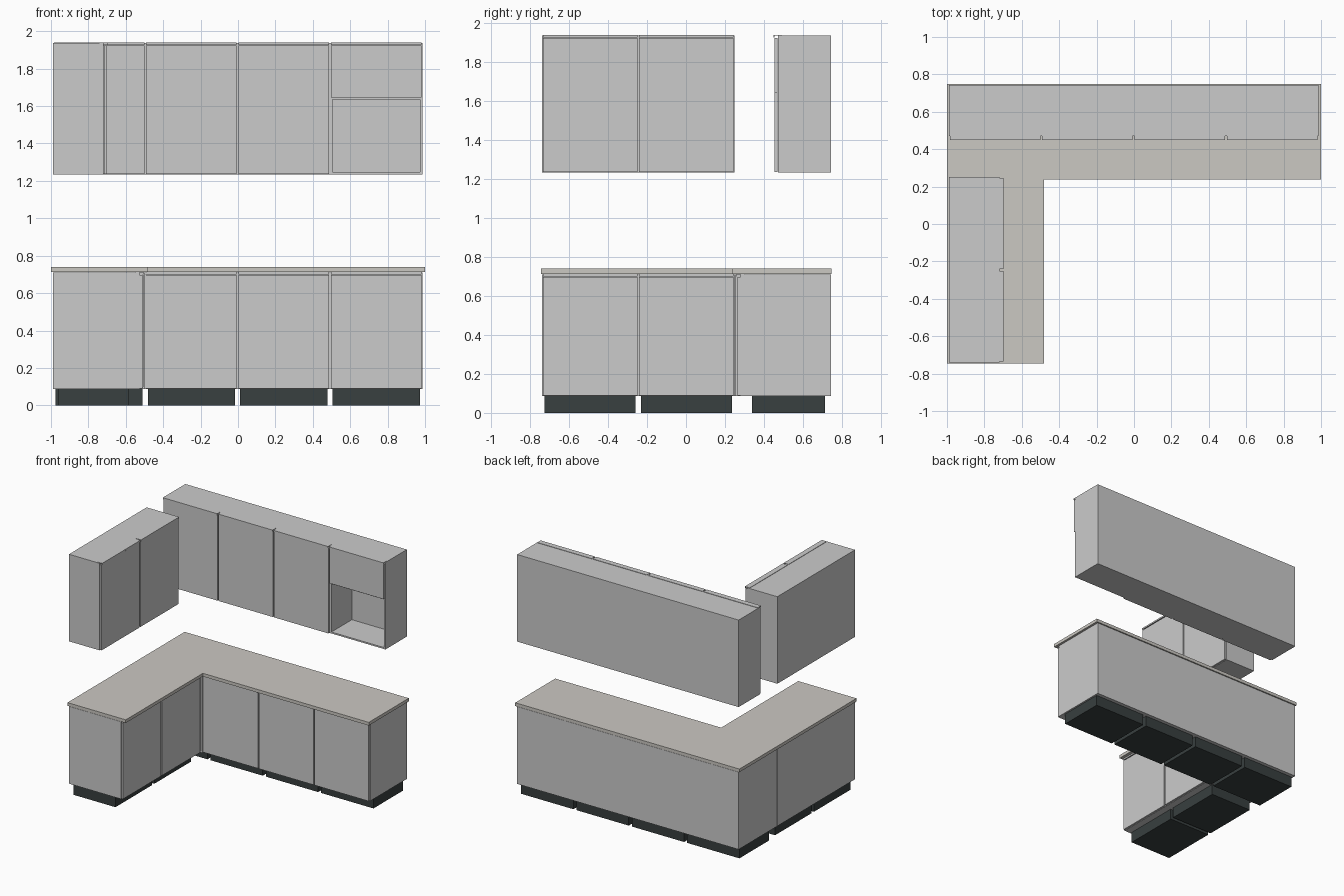
import bpy

if "Cube" in bpy.data.objects:
    bpy.data.objects.remove(bpy.data.objects["Cube"])

T = 0.012  # panel thickness


def material(name, rgb):
    m = bpy.data.materials.new(name)
    m.diffuse_color = (*rgb, 1)
    m.use_nodes = True
    m.node_tree.nodes["Principled BSDF"].inputs["Base Color"].default_value = m.diffuse_color
    return m


DARK = material("dark_plinth", (0.04, 0.05, 0.05))
STONE = material("worktop_stone", (0.60, 0.58, 0.54))


def prism(name, outline, z0, z1, mat=None):
    """Extrude a counter-clockwise xy outline between two heights."""
    n = len(outline)
    verts = [(x, y, z) for z in (z0, z1) for x, y in outline]
    faces = [list(range(n))[::-1], list(range(n, 2 * n))]
    faces += [[i, (i + 1) % n, (i + 1) % n + n, i + n] for i in range(n)]
    me = bpy.data.meshes.new(name)
    me.from_pydata(verts, [], faces)
    if mat:
        me.materials.append(mat)
    ob = bpy.data.objects.new(name, me)
    bpy.context.collection.objects.link(ob)
    return ob


def box(name, run, u, d, z, mat=None):
    """Box in run coordinates: u along the wall, d out from the wall."""
    if run == "back":
        x, y = u, (0.743 - d[1], 0.743 - d[0])
    else:
        x, y = (-0.99 + d[0], -0.99 + d[1]), u
    return prism(name, [(x[0], y[0]), (x[1], y[0]), (x[1], y[1]), (x[0], y[1])], z[0], z[1], mat)


def carcass(name, run, u, depth, z):
    """Hollow cabinet body, open at the front."""
    inner = (u[0] + T, u[1] - T)
    box(name + "_side_a", run, (u[0], u[0] + T), (0, depth), z)
    box(name + "_side_b", run, (u[1] - T, u[1]), (0, depth), z)
    box(name + "_bottom", run, inner, (0, depth), (z[0], z[0] + T))
    box(name + "_top", run, inner, (0, depth), (z[1] - T, z[1]))
    box(name + "_back", run, inner, (0, T), (z[0] + T, z[1] - T))


def door(name, run, u, depth, z):
    """Flat door with a lipped strip handle along its top edge."""
    a, b = u[0] + 0.005, u[1] - 0.005
    box(name, run, (a, b), (depth + 0.001, depth + 0.016), (z[0] + 0.002, z[1] - 0.012))
    box(name + "_handle_strip", run, (a, b), (depth - 0.022, depth + 0.021), (z[1], z[1] + 0.003))
    box(name + "_handle_lip", run, (a, b), (depth + 0.018, depth + 0.021), (z[1] - 0.010, z[1]))


W = 0.494
back_units = [(-0.99 + i * W, -0.99 + (i + 1) * W) for i in range(4)]
left_units = [(-0.74, -0.245), (-0.245, 0.25)]
BASE_Z, UPPER_Z = (0.087, 0.71), (1.235, 1.937)
BASE_D, UPPER_D = 0.463, 0.272

# Wall cabinets
for run, units in (("back", back_units), ("left", left_units)):
    for i, u in enumerate(units):
        name = f"{run}_wall_cabinet_{i + 1}"
        carcass(name, run, u, UPPER_D, UPPER_Z)
        if run == "back" and i == 3:
            # Open niche under a short flap door
            box("niche_shelf", run, (u[0] + T, u[1] - T), (T, UPPER_D), (1.635, 1.648))
            door("flap_door", run, u, UPPER_D, (1.643, UPPER_Z[1]))
        else:
            door(name + "_door", run, u, UPPER_D, UPPER_Z)

# Base cabinets and plinths
for run, units in (("back", back_units), ("left", left_units)):
    for i, u in enumerate(units):
        name = f"{run}_base_cabinet_{i + 1}"
        corner = run == "back" and i == 0
        carcass(name, run, u, 0.49 if corner else BASE_D, BASE_Z)
        if not corner:
            door(name + "_door", run, u, BASE_D, BASE_Z)
        box(name + "_plinth", run, (u[0] + 0.014, u[1] - 0.014), (0.03, 0.405), (0, BASE_Z[0]), DARK)

# Corner filler between the two runs
prism("corner_filler", [(-0.527, 0.25), (-0.51, 0.25), (-0.51, 0.265), (-0.491, 0.265),
                        (-0.491, 0.28), (-0.527, 0.28)], *BASE_Z)

# L-shaped worktop
prism("worktop", [(-1, -0.745), (-0.48, -0.745), (-0.48, 0.238), (1, 0.238),
                  (1, 0.748), (-1, 0.748)], 0.714, 0.74, STONE)
